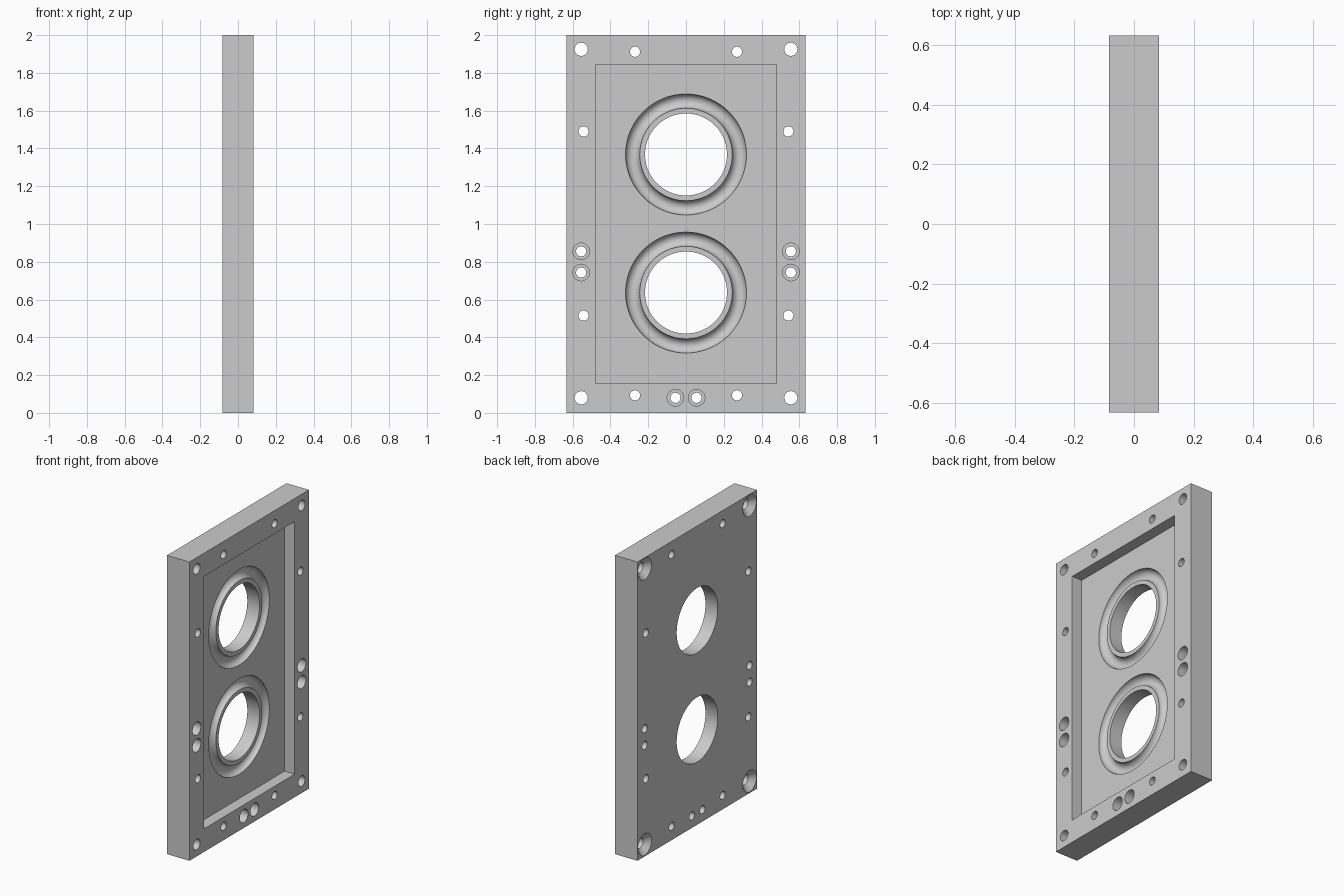
import bpy, bmesh, math
from mathutils import Matrix

cube = bpy.data.objects.get("Cube")
if cube:
    bpy.data.objects.remove(cube, do_unlink=True)

HALF_T, HALF_W, HEIGHT = 0.083, 0.632, 2.0
FLOOR = 0.008            # x of the pocket floor
OUT = HALF_T + 0.02      # cutters overshoot both faces

grey = bpy.data.materials.new("plain grey")
grey.use_nodes = True
grey.diffuse_color = (0.6, 0.6, 0.6, 1)
grey.node_tree.nodes["Principled BSDF"].inputs["Base Color"].default_value = (0.6, 0.6, 0.6, 1)


def make_object(name, bm):
    bmesh.ops.recalc_face_normals(bm, faces=bm.faces)
    mesh = bpy.data.meshes.new(name)
    bm.to_mesh(mesh)
    bm.free()
    mesh.materials.append(grey)
    ob = bpy.data.objects.new(name, mesh)
    bpy.context.collection.objects.link(ob)
    return ob


def box(name, x0, x1, half_y, z0, z1):
    bm = bmesh.new()
    size = Matrix.Diagonal((x1 - x0, 2 * half_y, z1 - z0, 1))
    centre = Matrix.Translation(((x0 + x1) / 2, 0, (z0 + z1) / 2))
    bmesh.ops.create_cube(bm, size=1, matrix=centre @ size)
    return make_object(name, bm)


def lathe(bm, profile, y, z, segs=32, closed=False):
    """Revolve (x, radius) points about a line along x through (y, z)."""
    rings = []
    for x, r in profile:
        angles = [2 * math.pi * i / segs for i in range(segs)]
        rings.append([bm.verts.new((x, y + r * math.cos(a), z + r * math.sin(a))) for a in angles])
    pairs = list(zip(rings, rings[1:]))
    if closed:
        pairs.append((rings[-1], rings[0]))
    else:
        bm.faces.new(rings[0])
        bm.faces.new(rings[-1])
    for a, b in pairs:
        for i in range(segs):
            j = (i + 1) % segs
            bm.faces.new((a[i], a[j], b[j], b[i]))


def cut(target, cutter):
    cutter.hide_render = True
    mod = target.modifiers.new("cut", "BOOLEAN")
    mod.operation = "DIFFERENCE"
    mod.solver = "EXACT"
    mod.object = cutter
    bpy.context.view_layer.objects.active = target
    bpy.ops.object.modifier_apply(modifier=mod.name)
    bpy.data.objects.remove(cutter, do_unlink=True)


# Plate with a rectangular pocket on the +x face
plate = box("plate", -HALF_T, HALF_T, HALF_W, 0, HEIGHT)
cut(plate, box("pocket_cutter", FLOOR, OUT, 0.48, 0.155, 1.845))

# Round-bottomed ring grooves around the two large openings
PORTS = (0.637, 1.368)
bm = bmesh.new()
GROOVE_R, GROOVE_MID, N = 0.0375, 0.2825, 24
ring = []
for i in range(N):
    a = 2 * math.pi * i / N
    ring.append((FLOOR + GROOVE_R * math.sin(a), GROOVE_MID + GROOVE_R * math.cos(a)))
for z in PORTS:
    lathe(bm, ring, 0, z, 80, closed=True)
cut(plate, make_object("groove_cutter", bm))

# Large openings and all screw holes
bm = bmesh.new()
for z in PORTS:
    lathe(bm, [(-OUT, 0.217), (OUT, 0.217)], 0, z, 80)

small = [(-OUT, 0.027), (OUT, 0.027)]
sunk = [(-OUT, 0.072), (-HALF_T, 0.072), (-HALF_T + 0.036, 0.035), (OUT, 0.035)]
bored = [(-OUT, 0.027), (-0.01, 0.027), (-0.01, 0.044), (OUT, 0.044)]
holes = [
    (sunk, 0.555, 0.08), (sunk, 0.555, 1.925),
    (small, 0.27, 0.093), (small, 0.27, 1.912),
    (small, 0.542, 0.515), (small, 0.542, 1.49),
    (bored, 0.555, 0.743), (bored, 0.555, 0.855), (bored, 0.056, 0.08),
]
for profile, y, z in holes:
    for side in (-1, 1):
        lathe(bm, profile, side * y, z)
cut(plate, make_object("hole_cutter", bm))

# Smooth round walls, crisp edges
bpy.ops.object.select_all(action="DESELECT")
plate.select_set(True)
bpy.context.view_layer.objects.active = plate
bpy.ops.object.shade_smooth_by_angle(angle=math.radians(30))
